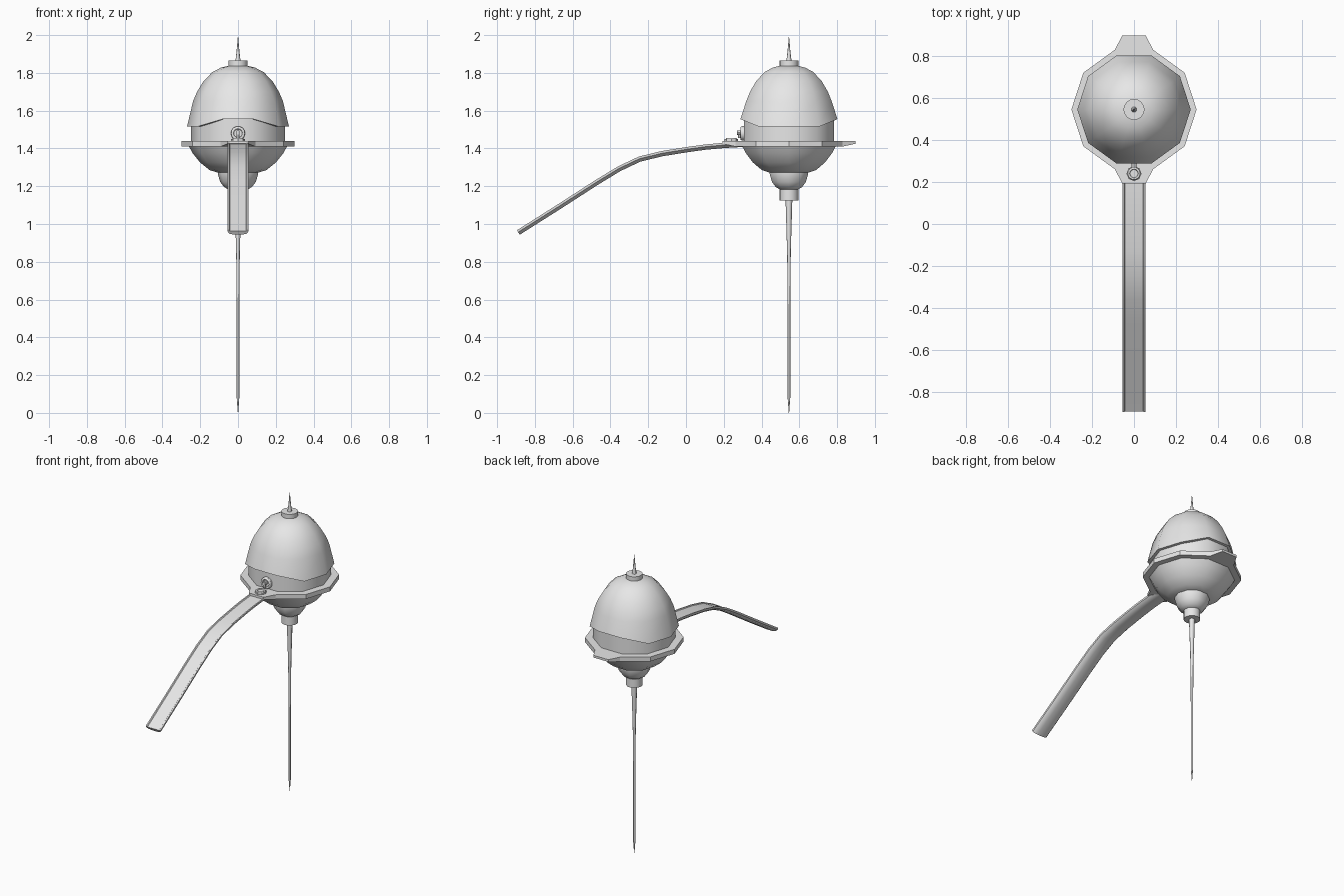
import bpy, bmesh
from math import sin, cos, pi, radians
from mathutils import Vector

if "Cube" in bpy.data.objects:
    bpy.data.objects.remove(bpy.data.objects["Cube"])

CY = 0.545  # y of the upright axis

grey = bpy.data.materials.new("plain_grey")
grey.use_nodes = True
grey.diffuse_color = (0.8, 0.8, 0.8, 1)
grey.node_tree.nodes["Principled BSDF"].inputs["Base Color"].default_value = (0.8, 0.8, 0.8, 1)


def finish(obj, angle):
    """Colour the part; smooth it below the given angle, or keep it flat."""
    obj.data.materials.clear()
    obj.data.materials.append(grey)
    if angle:
        bpy.ops.object.select_all(action='DESELECT')
        obj.select_set(True)
        bpy.context.view_layer.objects.active = obj
        bpy.ops.object.shade_smooth_by_angle(angle=radians(angle))


def loft(name, rings, angle=0):
    """Skin a list of closed rings and cap both ends."""
    bm = bmesh.new()
    loops = [[bm.verts.new(p) for p in ring] for ring in rings]
    for a, b in zip(loops, loops[1:]):
        for i in range(len(a)):
            j = (i + 1) % len(a)
            bm.faces.new((a[i], a[j], b[j], b[i]))
    bm.faces.new(loops[0])
    bm.faces.new(loops[-1])
    bmesh.ops.recalc_face_normals(bm, faces=bm.faces)
    mesh = bpy.data.meshes.new(name)
    bm.to_mesh(mesh)
    bm.free()
    obj = bpy.data.objects.new(name, mesh)
    bpy.context.collection.objects.link(obj)
    finish(obj, angle)
    return obj


def lathe(name, profile, sides=10, angle=42, lift=None):
    """Turn a (radius, z) profile about the upright axis."""
    rings = []
    for k, (r, z) in enumerate(profile):
        ring = []
        for i in range(sides):
            t = 2 * pi * i / sides
            dz = lift(k, t) if lift else 0
            ring.append((r * cos(t), CY + r * sin(t), z + dz))
        rings.append(ring)
    return loft(name, rings, angle)


# Dome, its rim raised over the front and back faces
def rim_lift(k, t):
    return 0.04 if k < 2 and abs(sin(t)) > 0.9 else 0


lathe("dome", [(0.23, 1.515), (0.27, 1.515), (0.238, 1.65), (0.217, 1.7),
               (0.182, 1.757), (0.135, 1.805), (0.09, 1.828), (0.04, 1.84)],
      lift=rim_lift)
lathe("drum", [(0.25, 1.43), (0.25, 1.57)])
lathe("lower_bowl", [(0.262, 1.415), (0.24, 1.375), (0.2, 1.325),
                     (0.15, 1.285), (0.1, 1.27)])
lathe("hub", [(0.107, 1.28), (0.107, 1.265), (0.094, 1.222), (0.073, 1.195), (0.045, 1.18)])
lathe("collar", [(0.05, 1.125), (0.05, 1.182)], sides=16)
lathe("top_cap", [(0.05, 1.83), (0.05, 1.866)], sides=16)
lathe("top_spike", [(0.014, 1.86), (0.008, 1.91), (0.001, 1.99)], sides=8, angle=50)
lathe("rod", [(0.018, 1.13), (0.012, 0.93), (0.009, 0.8), (0.007, 0.52),
              (0.007, 0.08), (0.001, 0)], sides=8, angle=50)

# Ten-sided flange with a tapered tab at front and back
outline = []
for i in range(10):
    t = 2 * pi * i / 10
    outline.append((0.298 * cos(t), 0.298 * sin(t), 1.41))
    if i in (2, 7):
        s = 1 if i == 2 else -1
        outline += [(s * 0.055, s * 0.353, 1.425), (-s * 0.055, s * 0.353, 1.425)]
loft("flange", [[(x, CY + y, z) for x, y, z in outline],
                [(x, CY + y, 1.44) for x, y, z in outline]])

# Curved ramp: a shallow lipped channel swept along a falling path
path = [(0.3, 1.436), (0.2, 1.43), (0.1, 1.421), (0, 1.407), (-0.13, 1.386), (-0.25, 1.357),
        (-0.36, 1.305), (-0.48, 1.232), (-0.68, 1.103), (-0.895, 0.967)]
half = [(0.043, -0.005), (0.047, 0), (0.055, 0), (0.054, -0.012), (0.044, -0.022), (0.022, -0.028)]
section = half + [(-x, h) for x, h in reversed(half)]
rings = []
for i, (y, z) in enumerate(path):
    a, b = path[max(i - 1, 0)], path[min(i + 1, len(path) - 1)]
    along = Vector((0, b[0] - a[0], b[1] - a[1])).normalized()
    up = Vector((1, 0, 0)).cross(along)
    up *= 1 if up.z > 0 else -1
    rings.append([Vector((x, y, z)) + up * h for x, h in section])
loft("ramp", rings, 40)


def disc(name, r, depth, loc, sides, rot=0):
    bpy.ops.mesh.primitive_cylinder_add(vertices=sides, radius=r, depth=depth,
                                        location=loc, rotation=(rot, 0, 0))
    bpy.context.object.name = name
    finish(bpy.context.object, 40)


def ring(name, major, minor, loc, rot=0):
    bpy.ops.mesh.primitive_torus_add(major_segments=14, minor_segments=6, major_radius=major,
                                     minor_radius=minor, location=loc, rotation=(rot, 0, 0))
    bpy.context.object.name = name
    finish(bpy.context.object, 65)


# Fastener on the front tab
disc("tab_nut", 0.036, 0.012, (0, 0.24, 1.444), 8)
ring("tab_ring", 0.025, 0.006, (0, 0.24, 1.45))

# Eyelet on the drum front
disc("eyelet_base", 0.038, 0.014, (0, 0.303, 1.48), 14, pi / 2)
ring("eyelet_ring", 0.03, 0.008, (0, 0.295, 1.48), pi / 2)
disc("eyelet_pin", 0.012, 0.04, (0, 0.29, 1.484), 8, pi / 2)
disc("eyelet_tongue", 0.008, 0.04, (0, 0.282, 1.475), 6)
